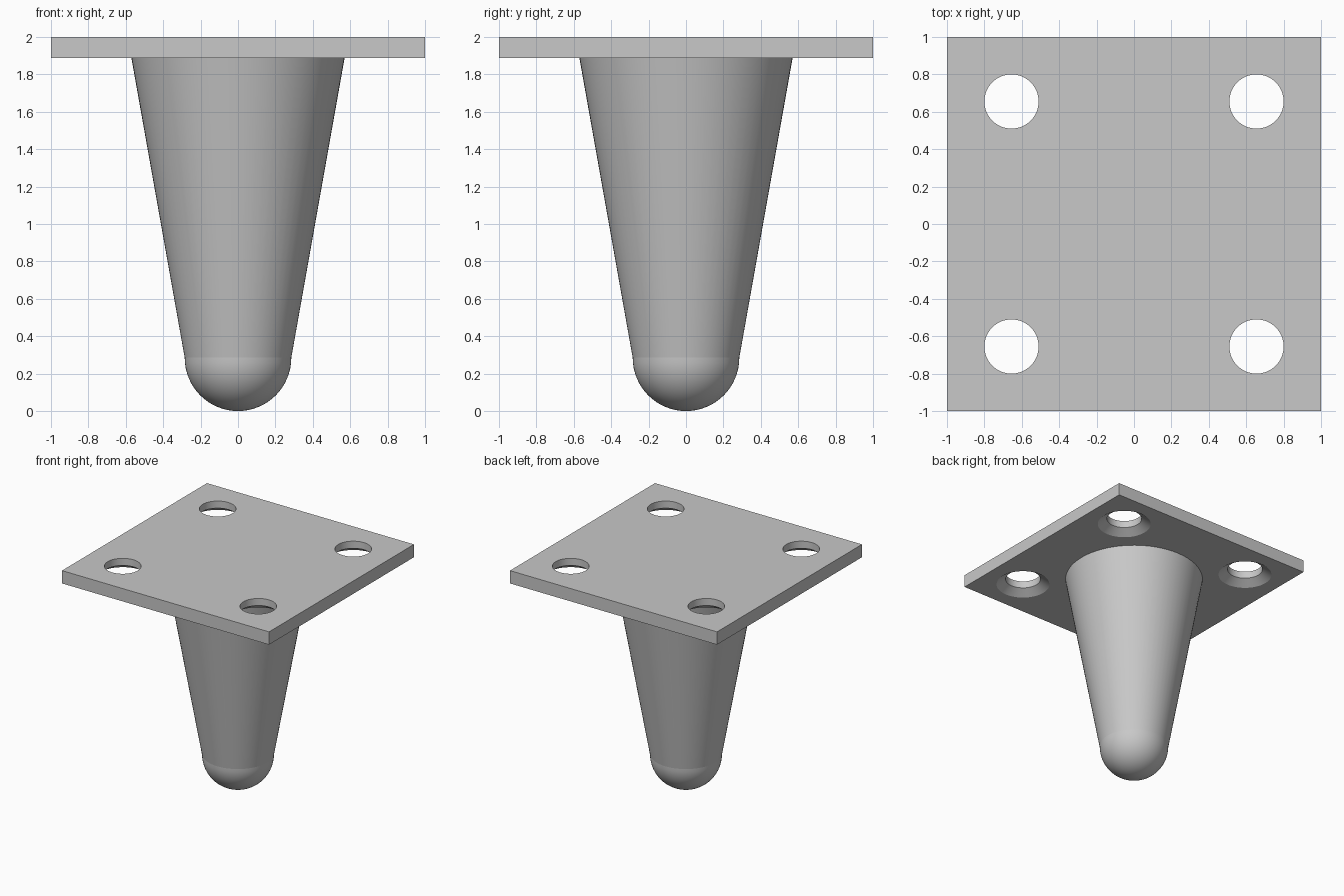
import bpy, bmesh
from math import sin, cos, pi
from mathutils import Vector

cube = bpy.data.objects.get("Cube")
if cube:
    bpy.data.objects.remove(cube)

SIDES = 64
PLATE_BOTTOM = 1.888
FOOT_R = 0.285
LEG_TOP_R = 0.57
HOLE_R, SINK_R, SINK_DEPTH = 0.145, 0.22, 0.05
HOLE_POS = 0.655

grey = bpy.data.materials.new("plain grey")
grey.use_nodes = True
colour = (0.58, 0.58, 0.58, 1)
grey.diffuse_color = colour
grey.node_tree.nodes["Principled BSDF"].inputs["Base Color"].default_value = colour


def add_object(name, bm):
    mesh = bpy.data.meshes.new(name)
    bm.to_mesh(mesh)
    bm.free()
    mesh.materials.append(grey)
    obj = bpy.data.objects.new(name, mesh)
    bpy.context.collection.objects.link(obj)
    return obj


def lathe(name, profile, centres=((0, 0),)):
    """Spin a (radius, height) profile about a vertical axis at each centre."""
    bm = bmesh.new()
    for cx, cy in centres:
        verts = [bm.verts.new((cx + r, cy, z)) for r, z in profile]
        edges = [bm.edges.new(pair) for pair in zip(verts, verts[1:])]
        bmesh.ops.spin(bm, geom=verts + edges, cent=(cx, cy, 0), axis=(0, 0, 1),
                       angle=2 * pi, steps=SIDES)
    bmesh.ops.remove_doubles(bm, verts=bm.verts, dist=0.0001)
    bmesh.ops.recalc_face_normals(bm, faces=bm.faces)
    # Open shells: make the walls face away from the axis
    wall = max(bm.faces, key=lambda f: f.calc_area())
    if len(centres) == 1 and wall.normal.dot(wall.calc_center_median() * Vector((1, 1, 0))) < 0:
        bmesh.ops.reverse_faces(bm, faces=bm.faces)
    return add_object(name, bm)


def smooth(obj):
    bpy.ops.object.select_all(action='DESELECT')
    obj.select_set(True)
    bpy.context.view_layer.objects.active = obj
    bpy.ops.object.shade_smooth_by_angle()


# Square mounting plate
bm = bmesh.new()
bmesh.ops.create_cube(bm, size=2)
for v in bm.verts:
    v.co.z = 2 if v.co.z > 0 else PLATE_BOTTOM
plate = add_object("mounting_plate", bm)

# Four screw holes, countersunk from below
slope = (SINK_R - HOLE_R) / SINK_DEPTH
extra = 0.02
corners = [(x, y) for x in (-HOLE_POS, HOLE_POS) for y in (-HOLE_POS, HOLE_POS)]
cutter = lathe("hole_cutter", [
    (0, PLATE_BOTTOM - extra),
    (SINK_R + slope * extra, PLATE_BOTTOM - extra),
    (HOLE_R, PLATE_BOTTOM + SINK_DEPTH),
    (HOLE_R, 2.1),
    (0, 2.1)], corners)
cutter.hide_render = True
cut = plate.modifiers.new("screw_holes", 'BOOLEAN')
cut.operation = 'DIFFERENCE'
cut.solver = 'EXACT'
cut.object = cutter
bpy.context.view_layer.objects.active = plate
bpy.ops.object.modifier_apply(modifier=cut.name)
bpy.data.objects.remove(cutter)
smooth(plate)

# Tapered leg
smooth(lathe("tapered_leg", [(FOOT_R, FOOT_R), (LEG_TOP_R, PLATE_BOTTOM)]))

# Rounded foot
steps = 16
arc = [(FOOT_R * sin(pi / 2 * i / steps), FOOT_R * (1 - cos(pi / 2 * i / steps)))
       for i in range(steps + 1)]
smooth(lathe("rounded_foot", arc))
